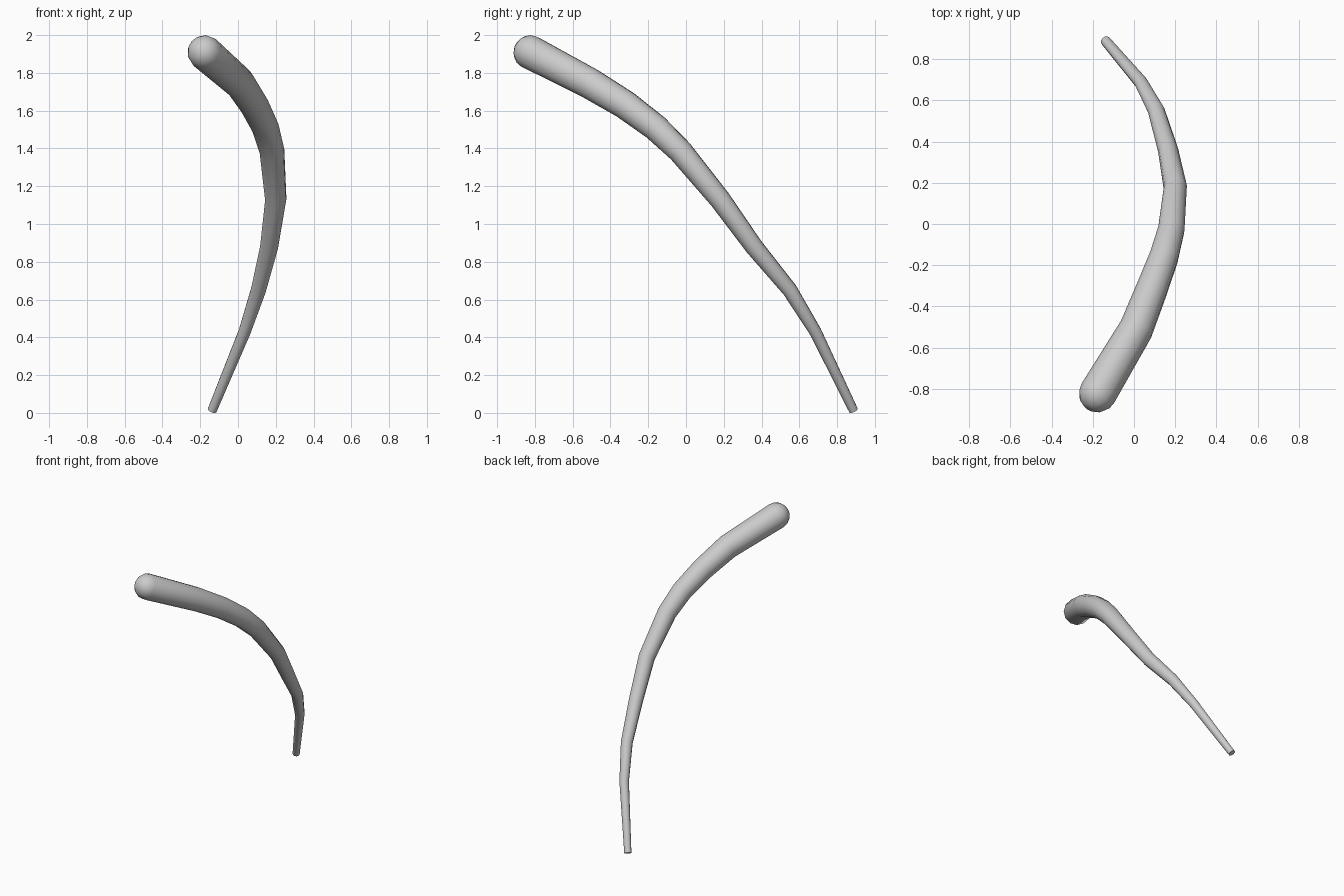
import bpy, bmesh, math
from mathutils import Vector

if "Cube" in bpy.data.objects:
    bpy.data.objects.remove(bpy.data.objects["Cube"])

SIDES = 12

# Centre line and radius, from thin foot to thick rounded head
path = [
    (-0.137, 0.887, 0.013, 0.025),
    (0.035, 0.685, 0.43, 0.033),
    (0.108, 0.55, 0.65, 0.041),
    (0.165, 0.36, 0.88, 0.049),
    (0.200, 0.18, 1.13, 0.057),
    (0.180, -0.03, 1.385, 0.066),
    (0.145, -0.16, 1.51, 0.072),
    (0.085, -0.32, 1.63, 0.078),
    (0.010, -0.51, 1.745, 0.084),
    (-0.176, -0.822, 1.908, 0.092),
]
pts = [Vector(p[:3]) for p in path]
radii = [p[3] for p in path]
tans = []
for i in range(len(pts)):
    a, b = pts[max(i - 1, 0)], pts[min(i + 1, len(pts) - 1)]
    tans.append((b - a).normalized())

bm = bmesh.new()


def ring(centre, radius, u, v):
    return [bm.verts.new(centre + radius * (u * math.cos(t) + v * math.sin(t)))
            for t in (2 * math.pi * k / SIDES for k in range(SIDES))]


# Tapered bent shaft, with the ring frame carried along the path
rings = []
u = tans[0].orthogonal().normalized()
for p, r, t in zip(pts, radii, tans):
    u = (u - t * u.dot(t)).normalized()
    v = t.cross(u)
    rings.append(ring(p, r, u, v))

# Hemispherical head
for k in range(1, 4):
    a = k * math.pi / 8
    rings.append(ring(pts[-1] + t * radii[-1] * math.sin(a), radii[-1] * math.cos(a), u, v))
tip = bm.verts.new(pts[-1] + t * radii[-1])

for a, b in zip(rings, rings[1:]):
    for k in range(SIDES):
        j = (k + 1) % SIDES
        bm.faces.new((a[k], a[j], b[j], b[k]))
for k in range(SIDES):
    bm.faces.new((rings[-1][k], rings[-1][(k + 1) % SIDES], tip))
bm.faces.new(list(reversed(rings[0])))  # flat foot
bmesh.ops.recalc_face_normals(bm, faces=bm.faces[:])

mesh = bpy.data.meshes.new("curved_rod")
bm.to_mesh(mesh)
bm.free()
rod = bpy.data.objects.new("curved_rod", mesh)
bpy.context.collection.objects.link(rod)
bpy.context.view_layer.objects.active = rod
rod.select_set(True)
bpy.ops.object.shade_smooth_by_angle(angle=math.radians(40))
